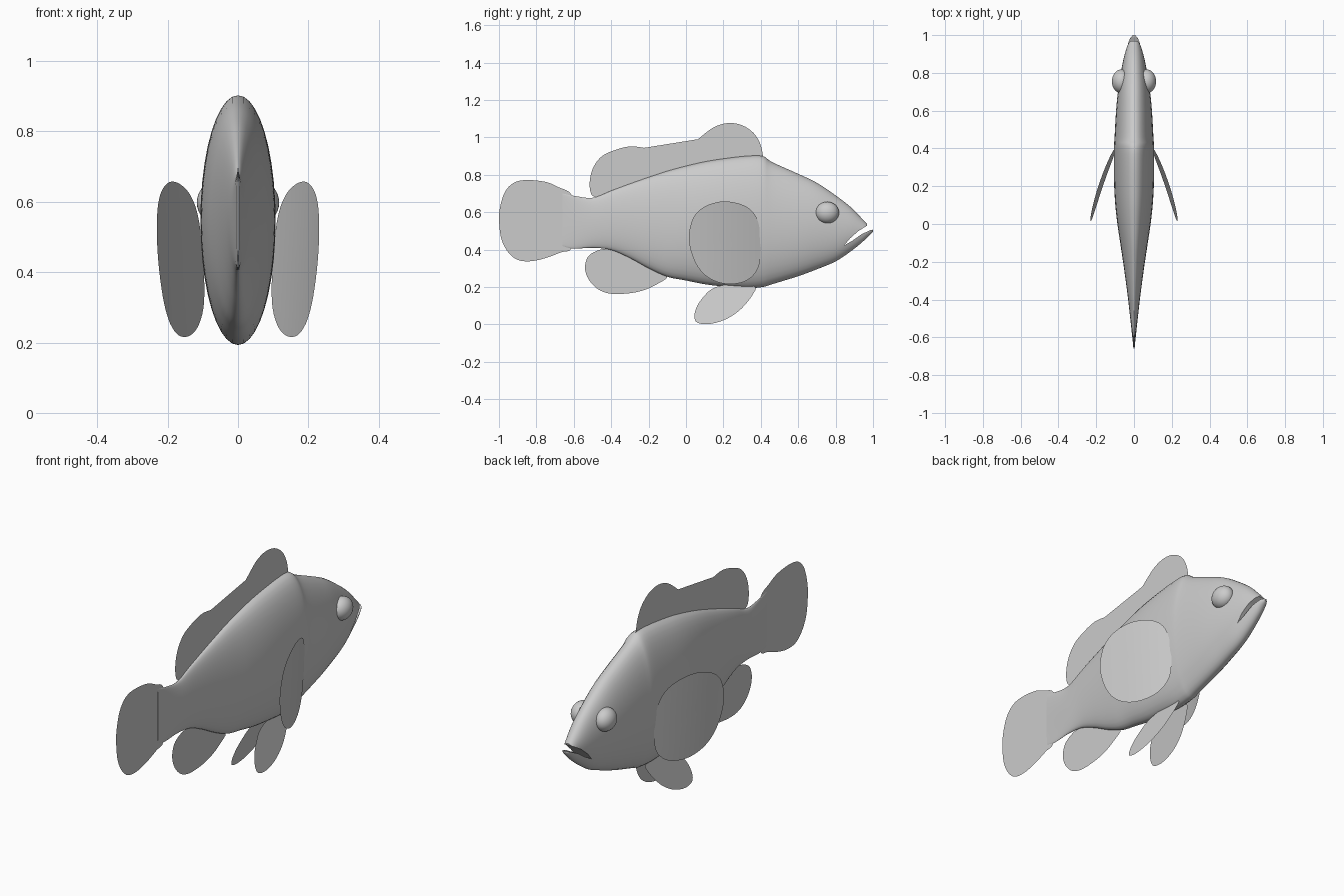
import bpy, bmesh, math

if "Cube" in bpy.data.objects:
    bpy.data.objects.remove(bpy.data.objects["Cube"])

grey = bpy.data.materials.new("plain_grey")
grey.diffuse_color = (0.6, 0.6, 0.6, 1)
grey.use_nodes = True
grey.node_tree.nodes["Principled BSDF"].inputs["Base Color"].default_value = grey.diffuse_color


def finish(bm, name, angle=45):
    me = bpy.data.meshes.new(name)
    bm.to_mesh(me)
    bm.free()
    me.materials.append(grey)
    ob = bpy.data.objects.new(name, me)
    bpy.context.collection.objects.link(ob)
    smooth(ob, angle)
    return ob


def smooth(ob, angle):
    bpy.ops.object.select_all(action='DESELECT')
    ob.select_set(True)
    bpy.context.view_layer.objects.active = ob
    bpy.ops.object.shade_smooth_by_angle(angle=math.radians(angle))


def spline(pts, steps, closed):
    """Catmull-Rom curve through tuples of any length."""
    n, out = len(pts), []
    pick = (lambda i: pts[i % n]) if closed else (lambda i: pts[min(max(i, 0), n - 1)])
    for i in range(n if closed else n - 1):
        a, b, c, d = (pick(i + k) for k in (-1, 0, 1, 2))
        for s in range(steps):
            t = s / steps
            out.append(tuple(0.5 * (2 * q + (r - p) * t + (2 * p - 5 * q + 4 * r - u) * t * t
                                    + (3 * q - p - 3 * r + u) * t ** 3)
                             for p, q, r, u in zip(a, b, c, d)))
    if not closed:
        out.append(pts[-1])
    return out


# body stations: y, top z, bottom z, half width
stations = [
    (-0.66, .70, .42, .003), (-0.60, .688, .405, .009), (-0.50, .677, .41, .02),
    (-0.40, .715, .398, .031), (-0.30, .752, .355, .044), (-0.20, .787, .30, .058),
    (-0.10, .82, .255, .073), (0.0, .847, .235, .088), (0.10, .87, .215, .099),
    (0.20, .886, .203, .105), (0.32, .90, .193, .107), (0.41, .90, .20, .106),
    (0.46, .868, .215, .103), (0.60, .805, .258, .095), (0.70, .757, .295, .085),
    (0.80, .69, .337, .07), (0.88, .628, .39, .054), (0.94, .567, .438, .037),
    (0.968, .537, .465, .027), (0.985, .52, .482, .019), (1.0, .508, .497, .006)]
bm = bmesh.new()
SIDES = 40
rings = []
for y, top, bot, w in spline(stations, 4, False):
    rings.append([bm.verts.new((w * math.cos(a), y, (top + bot) / 2 + (top - bot) / 2 * math.sin(a)))
                  for a in (2 * math.pi * k / SIDES for k in range(SIDES))])
for r, s in zip(rings, rings[1:]):
    for k in range(SIDES):
        j = (k + 1) % SIDES
        bm.faces.new((r[k], r[j], s[j], s[k]))
bm.faces.new(rings[0])
bm.faces.new(rings[-1])
bmesh.ops.recalc_face_normals(bm, faces=bm.faces)
body = finish(bm, "body")

# mouth slit cut
mouth = [(.845, .422), (.875, .458), (.92, .498), (.968, .528), (.976, .62), (1.05, .62),
         (1.05, .508), (.99, .506), (.94, .483), (.89, .448)]
bm = bmesh.new()
face = bm.faces.new([bm.verts.new((-.2, y, z)) for y, z in mouth])
ext = bmesh.ops.extrude_face_region(bm, geom=[face])
bmesh.ops.translate(bm, vec=(.4, 0, 0), verts=[v for v in ext["geom"] if isinstance(v, bmesh.types.BMVert)])
bmesh.ops.recalc_face_normals(bm, faces=bm.faces)
cutter = finish(bm, "mouth_cutter")
cutter.hide_render = True
mod = body.modifiers.new("mouth", 'BOOLEAN')
mod.operation, mod.solver, mod.object = 'DIFFERENCE', 'EXACT', cutter
bpy.context.view_layer.objects.active = body
bpy.ops.object.modifier_apply(modifier=mod.name)
bpy.data.objects.remove(cutter)
smooth(body, 45)


# thin sheet fins from a side outline; bend(y, z) gives x
def flat_fin(name, outline):
    bm = bmesh.new()
    bm.faces.new([bm.verts.new((0, y, z)) for y, z in spline(outline, 4, True)])
    bmesh.ops.triangulate(bm, faces=bm.faces[:])
    finish(bm, name)


def paired_fin(name, outline, bend, layers=6):
    pts = spline(outline, 4, True)
    n = len(pts)
    cy, cz = sum(p[0] for p in pts) / n, sum(p[1] for p in pts) / n
    for side, label in ((1, "right_"), (-1, "left_")):
        bm = bmesh.new()

        def vert(y, z):
            return bm.verts.new((side * bend(y, z), y, z))
        mid = vert(cy, cz)
        loops = [[vert(cy + (y - cy) * f / layers, cz + (z - cz) * f / layers) for y, z in pts]
                 for f in range(1, layers + 1)]
        for k in range(n):
            j = (k + 1) % n
            bm.faces.new((mid, loops[0][k], loops[0][j]))
            for a, b in zip(loops, loops[1:]):
                bm.faces.new((a[k], b[k], b[j], a[j]))
        bm.normal_update()
        if sum(f.normal.x for f in bm.faces) * side < 0:
            bmesh.ops.reverse_faces(bm, faces=bm.faces[:])
        finish(bm, label + name)


flat_fin("dorsal_fin", [
    (-.48, .677), (-.508, .70), (-.515, .76), (-.50, .83), (-.46, .89), (-.40, .925), (-.30, .952),
    (-.20, .94), (-.10, .926), (-.03, .932), (.03, .962), (.10, 1.02), (.16, 1.06), (.23, 1.077),
    (.30, 1.065), (.36, 1.025), (.395, .97), (.41, .91), (.41, .86), (.30, .86), (0, .81),
    (-.30, .715), (-.44, .66)])
flat_fin("tail_fin", [
    (-.61, .69), (-.68, .733), (-.75, .762), (-.85, .772), (-.92, .758), (-.97, .705), (-.997, .61),
    (-.998, .53), (-.985, .45), (-.95, .385), (-.90, .345), (-.83, .338), (-.75, .355), (-.67, .385),
    (-.61, .41), (-.60, .55)])
flat_fin("anal_fin", [
    (-.10, .257), (-.15, .218), (-.22, .185), (-.30, .167), (-.40, .164), (-.47, .188), (-.52, .24),
    (-.54, .30), (-.525, .36), (-.48, .392), (-.42, .402), (-.30, .37), (-.17, .30)])
paired_fin("pelvic_fin", [
    (.37, .20), (.36, .165), (.32, .11), (.27, .062), (.20, .022), (.12, .002), (.06, .01),
    (.045, .045), (.06, .10), (.10, .155), (.14, .19), (.20, .21), (.30, .215)],
    lambda y, z: .025 + (.2 - z) * .27)
paired_fin("pectoral_fin", [
    (.395, .50), (.375, .575), (.33, .625), (.26, .652), (.18, .656), (.10, .63), (.045, .58),
    (.018, .50), (.02, .42), (.05, .33), (.10, .265), (.17, .226), (.25, .216), (.33, .238),
    (.385, .30), (.40, .40)],
    lambda y, z: .099 + .45 * (.4 - y) - .3 * (.4 - y) ** 2 + .055 * (z - .44))

# eyes
for side, label in ((1, "right_eye"), (-1, "left_eye")):
    bm = bmesh.new()
    bmesh.ops.create_uvsphere(bm, u_segments=32, v_segments=16, radius=1)
    bmesh.ops.scale(bm, vec=(.05, .063, .058), verts=bm.verts)
    bmesh.ops.translate(bm, vec=(side * .067, .755, .598), verts=bm.verts)
    finish(bm, label)
